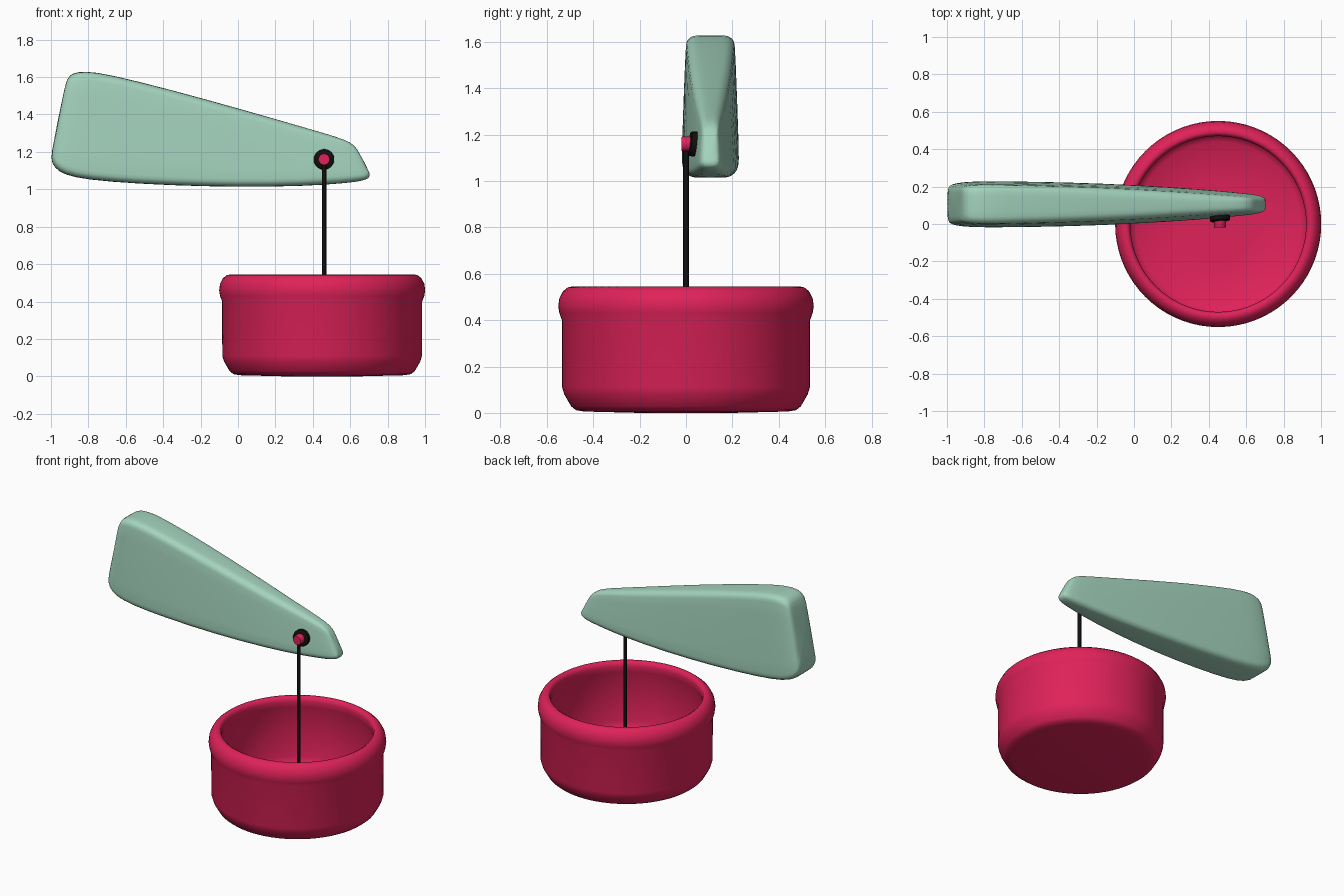
import bpy, bmesh
from math import sin, cos, pi, radians
from mathutils import Vector

if "Cube" in bpy.data.objects:
    bpy.data.objects.remove(bpy.data.objects["Cube"])


def material(name, rgb):
    m = bpy.data.materials.new(name)
    m.diffuse_color = (*rgb, 1)
    m.use_nodes = True
    m.node_tree.nodes["Principled BSDF"].inputs["Base Color"].default_value = m.diffuse_color
    return m


GREEN = material("sage_green", (0.37, 0.65, 0.51))
RED = material("crimson", (0.74, 0.016, 0.10))
BLACK = material("black", (0.005, 0.005, 0.005))


def skin(name, rings, mat, angle=40, cap=True):
    """Join a row of equal-sized point rings into one smooth skin."""
    bm = bmesh.new()
    loops = [[bm.verts.new(p) for p in ring] for ring in rings]
    n = len(loops[0])
    for a, b in zip(loops, loops[1:]):
        for i in range(n):
            j = (i + 1) % n
            bm.faces.new((a[i], a[j], b[j], b[i]))
    if cap:
        bm.faces.new(loops[0])
        bm.faces.new(loops[-1])
    bmesh.ops.recalc_face_normals(bm, faces=bm.faces[:])
    mesh = bpy.data.meshes.new(name)
    bm.to_mesh(mesh)
    bm.free()
    obj = bpy.data.objects.new(name, mesh)
    bpy.context.collection.objects.link(obj)
    mesh.materials.append(mat)
    bpy.context.view_layer.objects.active = obj
    obj.select_set(True)
    bpy.ops.object.shade_smooth_by_angle(angle=radians(angle))
    obj.select_set(False)
    return obj


def lathe(name, profile, centre, mat, axis=(0, 0, 1), sides=32, angle=40):
    """Spin (radius, height) points about an axis through centre."""
    q = Vector((0, 0, 1)).rotation_difference(Vector(axis))
    rings = [[Vector(centre) + q @ Vector((r * cos(2 * pi * i / sides), r * sin(2 * pi * i / sides), h))
              for i in range(sides)] for r, h in profile]
    return skin(name, rings, mat, angle)


# Bowl with a rolled lip and hollow inside
bowl = [(0.20, 0.0), (0.44, 0.006), (0.475, 0.012), (0.495, 0.028), (0.525, 0.08), (0.534, 0.11),
        (0.535, 0.40), (0.546, 0.43), (0.551, 0.46), (0.546, 0.495), (0.53, 0.525), (0.51, 0.541),
        (0.49, 0.545), (0.476, 0.537), (0.47, 0.515), (0.474, 0.475), (0.49, 0.43), (0.49, 0.13),
        (0.475, 0.085), (0.44, 0.06), (0.20, 0.05)]
lathe("bowl", bowl, (0.45, 0, 0), RED, sides=72, angle=60)


# Tapered body: slanted rounded sections
def section(xb, zb, xt, zt, wb, wt):
    bottom, top = Vector((xb, 0.105, zb)), Vector((xt, 0.105, zt))
    height = (top - bottom).length
    ring = []
    for sy, st, start in ((1, 1, 0), (-1, 1, 90), (-1, 0, 180), (1, 0, 270)):
        w = wt if st else wb
        r = min(0.045, 0.7 * w)
        for k in range(5):
            a = radians(start + 22.5 * k)
            t = (height - r if st else r) + r * sin(a)
            p = bottom.lerp(top, t / height)
            f = t / height
            shift = (wb + (wt - wb) * f) - w
            p.y += sy * (w + shift - r) + r * cos(a)
            ring.append(p)
    return ring


stations = [
    (-1.00, 1.19, -0.93, 1.53, 0.080, 0.070),
    (-0.998, 1.14, -0.915, 1.59, 0.104, 0.090),
    (-0.96, 1.093, -0.89, 1.622, 0.117, 0.100),
    (-0.88, 1.063, -0.82, 1.632, 0.126, 0.107),
    (-0.70, 1.040, -0.70, 1.618, 0.127, 0.105),
    (-0.35, 1.020, -0.35, 1.530, 0.122, 0.096),
    (0.00, 1.012, 0.00, 1.433, 0.109, 0.080),
    (0.35, 1.016, 0.33, 1.338, 0.088, 0.058),
    (0.58, 1.033, 0.54, 1.277, 0.067, 0.042),
    (0.66, 1.044, 0.60, 1.252, 0.057, 0.036),
    (0.70, 1.058, 0.63, 1.225, 0.045, 0.030),
    (0.712, 1.08, 0.645, 1.20, 0.030, 0.022),
]
body = skin("wedge_body", [section(*s) for s in stations], GREEN, 60)
body.modifiers.new("smooth", 'SUBSURF').levels = 1
body.modifiers["smooth"].render_levels = 1

# Collar disc lying on the tapered side, pin and hanging cord
lathe("collar", [(0.048, 0.014), (0.054, 0.009), (0.054, -0.02)],
      (0.46, 0.029, 1.16), BLACK, axis=(0.09, -1, 0.10))
lathe("pin", [(0.029, 0.02), (0.032, 0.016), (0.032, -0.03)], (0.46, 0, 1.16), RED, axis=(0, -1, 0))
lathe("cord", [(0.012, 0.05), (0.012, 1.14)], (0.46, 0, 0), BLACK, sides=12)
